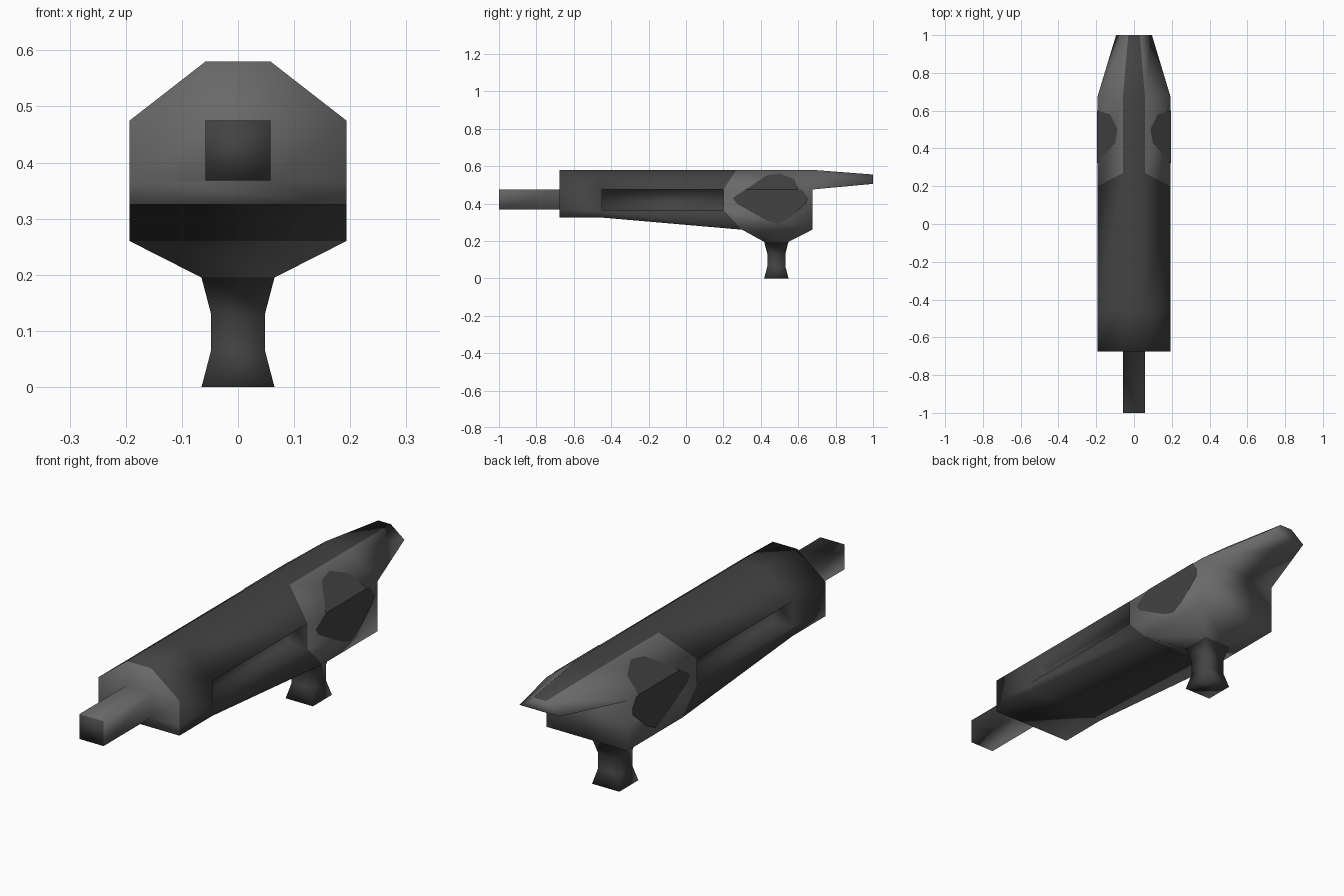
import bpy, bmesh

cube = bpy.data.objects.get("Cube")
if cube:
    bpy.data.objects.remove(cube, do_unlink=True)


def material(name, value):
    m = bpy.data.materials.new(name)
    colour = (value, value, value, 1)
    m.use_nodes = True
    m.diffuse_color = colour
    m.node_tree.nodes["Principled BSDF"].inputs["Base Color"].default_value = colour
    return m


MATERIALS = [material("dark_grey", 0.055), material("light_grey", 0.14)]
DARK, LIGHT = 0, 1
bm = bmesh.new()


def face(verts, mat):
    f = bm.faces.new(verts)
    f.material_index = mat
    f.smooth = True


def bridge(a, b, mat):
    for i in range(len(a)):
        j = (i + 1) % len(a)
        face([a[i], a[j], b[j], b[i]], mat)


def finish(name):
    mesh = bpy.data.meshes.new(name)
    bm.to_mesh(mesh)
    for m in MATERIALS:
        mesh.materials.append(m)
    obj = bpy.data.objects.new(name, mesh)
    bpy.context.collection.objects.link(obj)


def body_ring(ys, bottom):
    """Eight-point section: chamfered top, straight sides, flat bottom."""
    half = [(0.058, 0.58), (0.193, 0.475), (0.193, 0.365), (0.193, bottom)]
    right = [bm.verts.new((x, y, z)) for (x, z), y in zip(half, ys)]
    left = [bm.verts.new((-x, y, z)) for (x, z), y in zip(half, ys)]
    return right + left[::-1]


# Body sections: front, slot start, colour seam, rear wall
front = body_ring([-0.675] * 4, 0.325)
slot = body_ring([-0.45] * 4, 0.325)
seam = body_ring([0.27, 0.2, 0.2, 0.3], 0.26)
rear = body_ring([0.675] * 4, 0.26)

bridge(front, slot, DARK)
SLOTS, BOTTOM, TOP = (1, 5), 3, 7
for i in range(8):
    j = (i + 1) % 8
    if i not in SLOTS:
        face([slot[i], slot[j], seam[j], seam[i]], DARK)
    if i != BOTTOM:
        face([seam[i], seam[j], rear[j], rear[i]], DARK if i == TOP else LIGHT)

# Deep side slots
for i in SLOTS:
    outer = [slot[i], slot[i + 1], seam[i + 1], seam[i]]
    inner = [bm.verts.new((v.co.x * 0.52, v.co.y, v.co.z)) for v in outer]
    bridge(outer, inner, DARK)
    face(inner, DARK)

# Barrel growing out of the front face
def barrel_ring(y):
    return [bm.verts.new((x, y, z)) for x, z in
            ((0.058, 0.475), (0.058, 0.368), (-0.058, 0.368), (-0.058, 0.475))]


root, tip = barrel_ring(-0.675), barrel_ring(-1)
face([front[7], front[0], root[0], root[3]], LIGHT)
face([front[0], front[1], root[0]], LIGHT)
face([front[1], front[2], root[1], root[0]], LIGHT)
face([front[2], front[3], front[4], front[5], root[2], root[1]], LIGHT)
face([front[5], front[6], root[3], root[2]], LIGHT)
face([front[6], front[7], root[3]], LIGHT)
bridge(root, tip, LIGHT)
face(tip, DARK)

# Rear wall and tapering tail
face(rear[1:7], LIGHT)
tail_root = [rear[0], rear[1], rear[6], rear[7]]
tail = [bm.verts.new((x, 1, z)) for x, z in
        ((0.03, 0.555), (0.095, 0.505), (-0.095, 0.505), (-0.03, 0.555))]
for i in range(4):
    j = (i + 1) % 4
    face([tail_root[i], tail_root[j], tail[j], tail[i]], DARK if i == 3 else LIGHT)
face(tail, LIGHT)

# Funnel under the rear, flowing into the waisted post
previous = [seam[3], rear[3], rear[4], seam[4]]
mat = LIGHT
for r, z in ((0.065, 0.195), (0.048, 0.13), (0.048, 0.065), (0.065, 0)):
    ring = [bm.verts.new((sx * r, 0.483 + sy * r, z))
            for sx, sy in ((1, -1), (1, 1), (-1, 1), (-1, -1))]
    bridge(previous, ring, mat)
    previous, mat = ring, DARK
face(previous, DARK)

bmesh.ops.recalc_face_normals(bm, faces=bm.faces)
finish("body")

# Dark side patches, folded over the chamfer edge
FOLD = 0.475
LOWER = [(0.32, FOLD), (0.25, 0.43), (0.27, 0.4), (0.43, 0.31), (0.49, 0.29),
         (0.55, 0.32), (0.64, 0.4), (0.65, 0.43), (0.62, FOLD)]
UPPER = [(0.32, FOLD), (0.43, 0.55), (0.5, 0.56), (0.58, 0.53), (0.6, FOLD)]
for side, name in ((1, "left_patch"), (-1, "right_patch")):
    bm.clear()
    for outline in (LOWER, UPPER):
        verts = [bm.verts.new((side * (0.196 - max(0, z - FOLD) * 0.135 / 0.105), y, z))
                 for y, z in outline]
        face(verts, DARK)
    bm.normal_update()
    for f in bm.faces:
        if f.normal.x * side < 0:
            f.normal_flip()
    finish(name)
bm.free()
